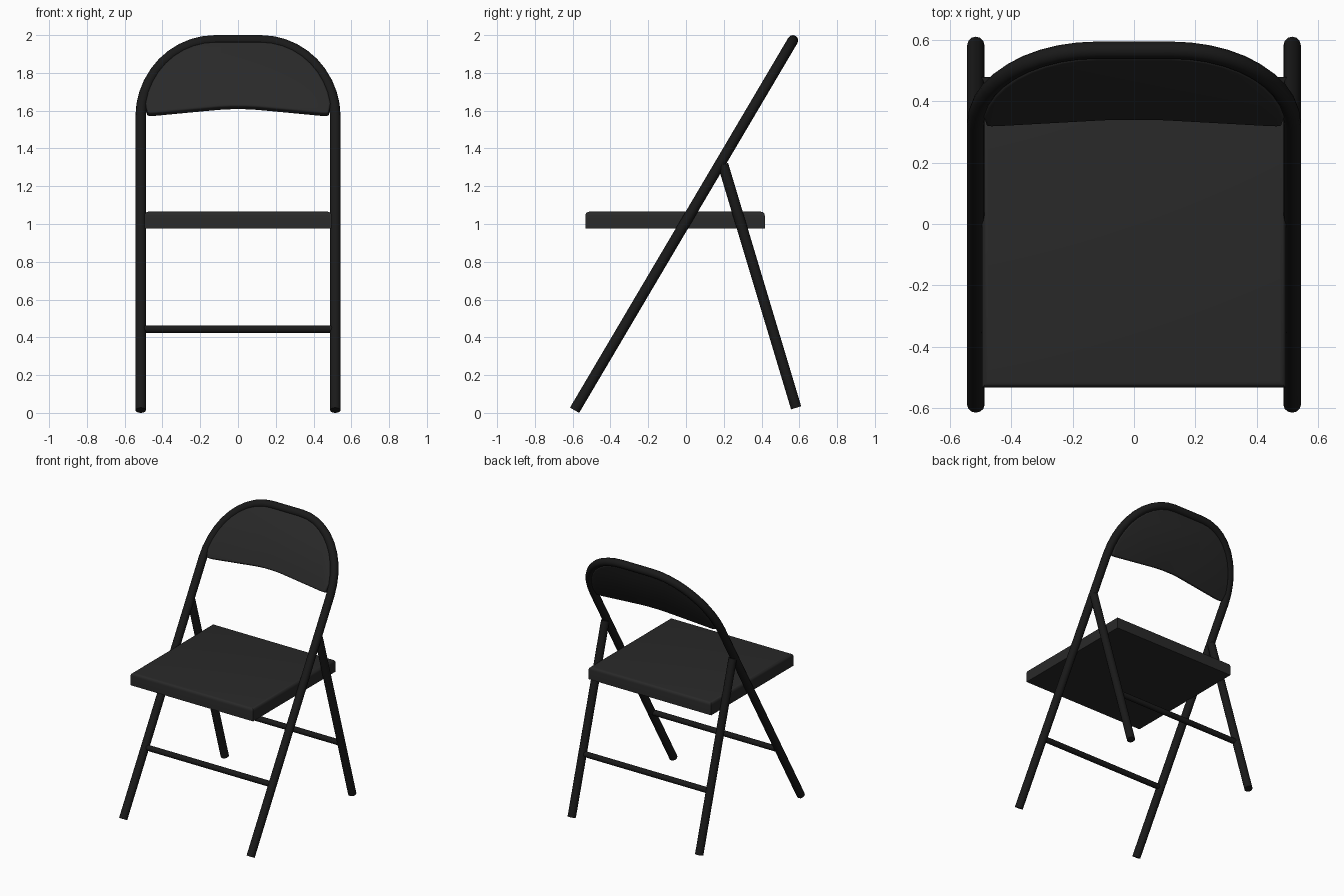
import bpy, bmesh, math
from mathutils import Vector

if "Cube" in bpy.data.objects:
    bpy.data.objects.remove(bpy.data.objects["Cube"])

R = 0.028                       # main tube radius
X = 0.515                       # tube centre line from middle
BOT, TOP = Vector((-0.59, 0.014)), Vector((0.566, 1.972))   # frame plane, (y, z)
SLOPE = (TOP.x - BOT.x) / (TOP.y - BOT.y)
NORMAL = Vector((0, -1, SLOPE)).normalized()


def material(name, v):
    m = bpy.data.materials.new(name)
    m.diffuse_color = (v, v, v, 1)
    m.use_nodes = True
    m.node_tree.nodes["Principled BSDF"].inputs["Base Color"].default_value = m.diffuse_color
    return m


STEEL = material("frame_black", 0.01)
PAD = material("panel_black", 0.022)


def on_frame(x, z, n=0.0):
    """Point on the leaning frame plane, offset n along its normal."""
    return Vector((x, BOT.x + (z - BOT.y) * SLOPE, z)) + NORMAL * n


def finish(ob, mat):
    ob.data.materials.append(mat)
    bpy.ops.object.select_all(action='DESELECT')
    ob.select_set(True)
    bpy.context.view_layer.objects.active = ob
    if ob.type == 'CURVE':
        bpy.ops.object.convert(target='MESH')
        ob = bpy.context.object
    bpy.ops.object.shade_smooth_by_angle(angle=math.radians(40))


def tube(name, pts, r):
    cu = bpy.data.curves.new(name, 'CURVE')
    cu.dimensions = '3D'
    cu.bevel_depth = r
    cu.bevel_resolution = 4
    cu.use_fill_caps = True
    sp = cu.splines.new('POLY')
    sp.points.add(len(pts) - 1)
    for p, co in zip(sp.points, pts):
        p.co = (*co, 1)
    ob = bpy.data.objects.new(name, cu)
    bpy.context.collection.objects.link(ob)
    finish(ob, STEEL)


def mesh_object(name, bm, mat):
    bmesh.ops.recalc_face_normals(bm, faces=bm.faces)
    me = bpy.data.meshes.new(name)
    bm.to_mesh(me)
    bm.free()
    ob = bpy.data.objects.new(name, me)
    bpy.context.collection.objects.link(ob)
    finish(ob, mat)


def arch(inset=0.0, steps=10):
    """(x, z) points of the rounded top, right side to left side."""
    cx, cz = 0.12, 1.57
    rx, rz = X - cx - inset, TOP.y - cz - inset * 0.86
    right = [(cx + rx * math.cos(a), cz + rz * math.sin(a))
             for a in (math.pi / 2 * i / steps for i in range(steps + 1))]
    return right + [(-x, z) for x, z in reversed(right)]


# Front legs and back hoop, one continuous tube
hoop = [(X, BOT.y)] + arch() + [(-X, BOT.y)]
tube("front_frame", [on_frame(x, z) for x, z in hoop], R)

# Rear legs
REAR_BOT, REAR_TOP = Vector((0.583, 0.027)), Vector((0.196, 1.315))
for side, name in ((1, "right_rear_leg"), (-1, "left_rear_leg")):
    tube(name, [(side * X, *REAR_BOT), (side * X, *REAR_TOP)], R)

# Cross bars
BAR_Z = 0.443
tube("front_crossbar", [on_frame(s * X, BAR_Z) for s in (-1, 1)], 0.02)
rear = REAR_BOT.lerp(REAR_TOP, (BAR_Z - REAR_BOT.y) / (REAR_TOP.y - REAR_BOT.y))
tube("rear_crossbar", [(s * X, *rear) for s in (-1, 1)], 0.02)

# Backrest panel with a shallow arched lower edge
half = [(0.49, 1.592), (0.48, 1.581), (0.465, 1.578), (0.44, 1.579),
        (0.25, 1.597), (0.1, 1.611), (0.04, 1.614)]
top = [p for p in arch(0.02) if p[1] > 1.6]
outline = top + [(-x, z) for x, z in half[:0:-1]][::-1] + half[:0:-1]
bm = bmesh.new()
face = bm.faces.new([bm.verts.new(on_frame(x, z, -0.02)) for x, z in outline])
ext = bmesh.ops.extrude_face_region(bm, geom=[face])
bmesh.ops.translate(bm, vec=NORMAL * 0.042,
                    verts=[v for v in ext["geom"] if isinstance(v, bmesh.types.BMVert)])
rims = [e for e in bm.edges if any(len(f.verts) > 4 for f in e.link_faces)]
bmesh.ops.bevel(bm, geom=rims, offset=0.01, segments=3, profile=0.5, affect='EDGES')
mesh_object("backrest", bm, PAD)

# Seat with softened top edges
bm = bmesh.new()
bmesh.ops.create_cube(bm, size=1)
for v in bm.verts:
    v.co = Vector((v.co.x * 0.99, v.co.y * 0.95 - 0.058, v.co.z * 0.09 + 1.02))
rims = [e for e in bm.edges if all(v.co.z > 1.03 for v in e.verts)]
bmesh.ops.bevel(bm, geom=rims, offset=0.02, segments=4, profile=0.5, affect='EDGES')
mesh_object("seat", bm, PAD)
